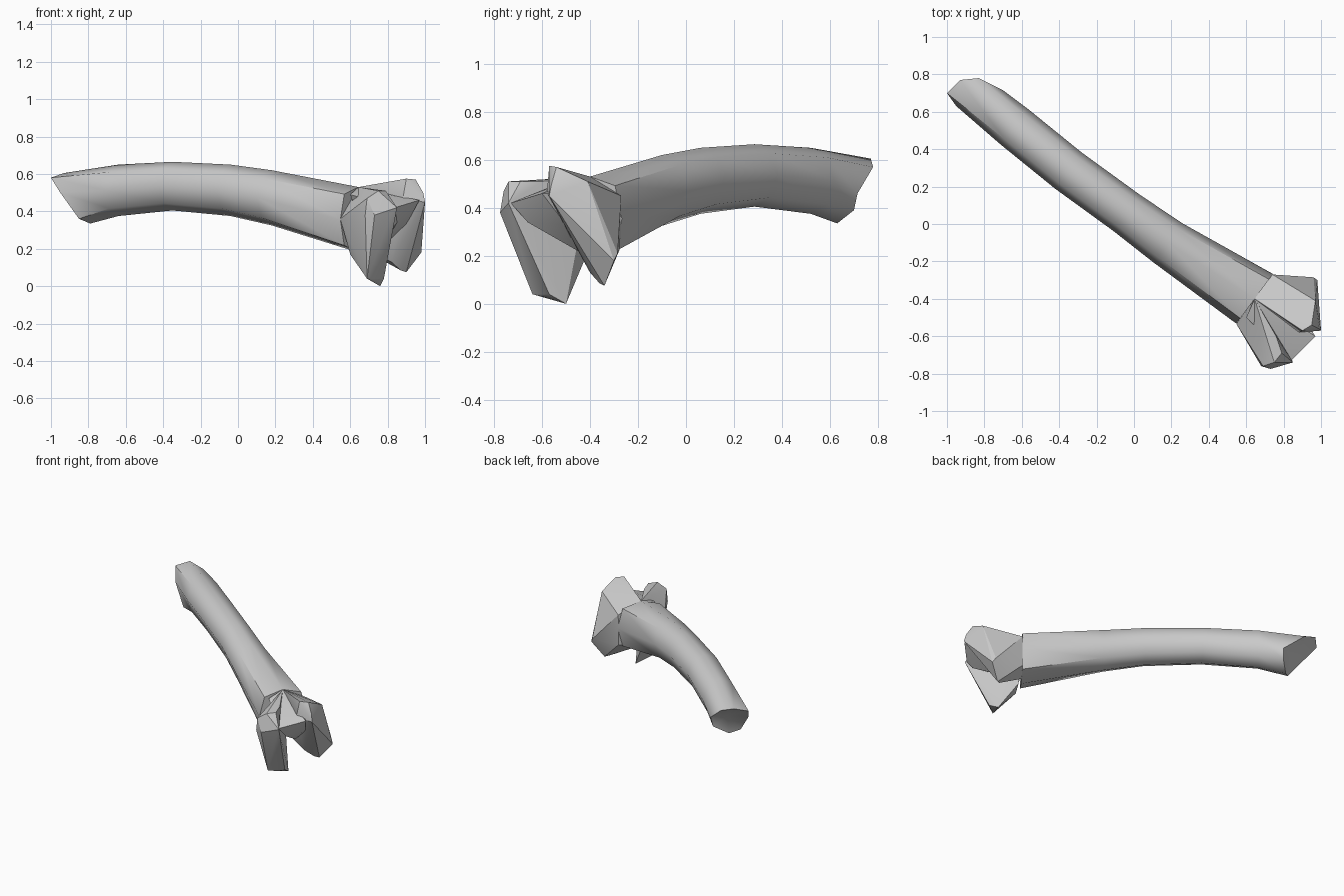
import bpy, bmesh, math
from mathutils import Vector

if "Cube" in bpy.data.objects:
    bpy.data.objects.remove(bpy.data.objects["Cube"])

SIDE = Vector((0.593, 0.805, 0))  # horizontal direction across the shaft


def finish(name, bm, angle):
    bmesh.ops.recalc_face_normals(bm, faces=bm.faces[:])
    me = bpy.data.meshes.new(name)
    bm.to_mesh(me)
    bm.free()
    ob = bpy.data.objects.new(name, me)
    bpy.context.collection.objects.link(ob)
    bpy.ops.object.select_all(action='DESELECT')
    ob.select_set(True)
    bpy.context.view_layer.objects.active = ob
    bpy.ops.object.shade_smooth_by_angle(angle=math.radians(angle))
    return ob


def hull(name, points):
    bm = bmesh.new()
    for p in points:
        bm.verts.new(p)
    res = bmesh.ops.convex_hull(bm, input=bm.verts[:])
    junk = {v for v in res["geom_interior"] + res["geom_unused"]
            if isinstance(v, bmesh.types.BMVert)}
    bmesh.ops.delete(bm, geom=list(junk), context='VERTS')
    return finish(name, bm, 25)


def section(x, y, top, bottom, width, power):
    """Eight-sided cross-section; a lower power gives a boxier shape."""
    pts = []
    for i in range(8):
        a = i * math.pi / 4
        c, s = (math.copysign(abs(f(a)) ** power, f(a)) if abs(f(a)) > 1e-6 else 0
                for f in (math.cos, math.sin))
        p = Vector((x, y, (top + bottom) / 2)) + SIDE * (c * width / 2)
        p.z += s * (top - bottom) / 2
        pts.append(p)
    return pts


# Curved shaft with a jagged broken end
broken_edge = [(-.70, .715, .46), (-.83, .78, .57), (-.93, .77, .605), (-1, .70, .58),
               (-.95, .63, .50), (-.85, .58, .36), (-.79, .63, .335), (-.71, .70, .39)]
rings = [broken_edge,
         section(-.64, .52, .65, .375, .24, 1),
         section(-.35, .285, .665, .405, .24, 1),
         section(-.04, .06, .65, .375, .24, 1),
         section(.18, -.10, .62, .325, .26, .95),
         section(.645, -.40, .53, .18, .33, .7)]
bm = bmesh.new()
loops = [[bm.verts.new(p) for p in r] for r in rings]
for a, b in zip(loops, loops[1:]):
    for i in range(8):
        j = (i + 1) % 8
        bm.faces.new((a[i], a[j], b[j], b[i]))
bm.faces.new(loops[-1])
hollow = bm.verts.new((-.80, .66, .48))
for i in range(8):
    bm.faces.new((loops[0][i], loops[0][(i + 1) % 8], hollow))
finish("shaft", bm, 50)

# Front knuckle of the joint
hull("front_knuckle", [
    (.547, -.534, .36), (.60, -.51, .17), (.645, -.40, .53), (.65, -.42, .19),
    (.69, -.64, .04), (.73, -.60, .03), (.76, -.50, 0), (.78, -.57, .04),
    (.68, -.76, .38), (.73, -.775, .38), (.82, -.74, .385), (.69, -.76, .47),
    (.75, -.74, .51), (.79, -.69, .51), (.85, -.74, .42), (.76, -.60, .51)])

# Rear knuckle of the joint
hull("rear_knuckle", [
    (.645, -.40, .53), (.74, -.27, .45), (.74, -.275, .23), (.66, -.37, .20),
    (.90, -.57, .575), (.95, -.54, .57), (1.0, -.57, .45), (.99, -.56, .50),
    (.97, -.41, .51), (.98, -.30, .18), (.96, -.285, .21), (.90, -.34, .075),
    (.87, -.36, .085), (.82, -.40, .13), (.88, -.58, .46)])

# Groove bridging the two knuckles
hull("joint_groove", [
    (.645, -.40, .53), (.60, -.50, .49), (.75, -.32, .45), (.72, -.53, .50),
    (.85, -.60, .45), (.97, -.60, .46), (.84, -.73, .42), (.85, -.66, .34),
    (.90, -.50, .33), (.70, -.40, .20), (.78, -.45, .22)])
